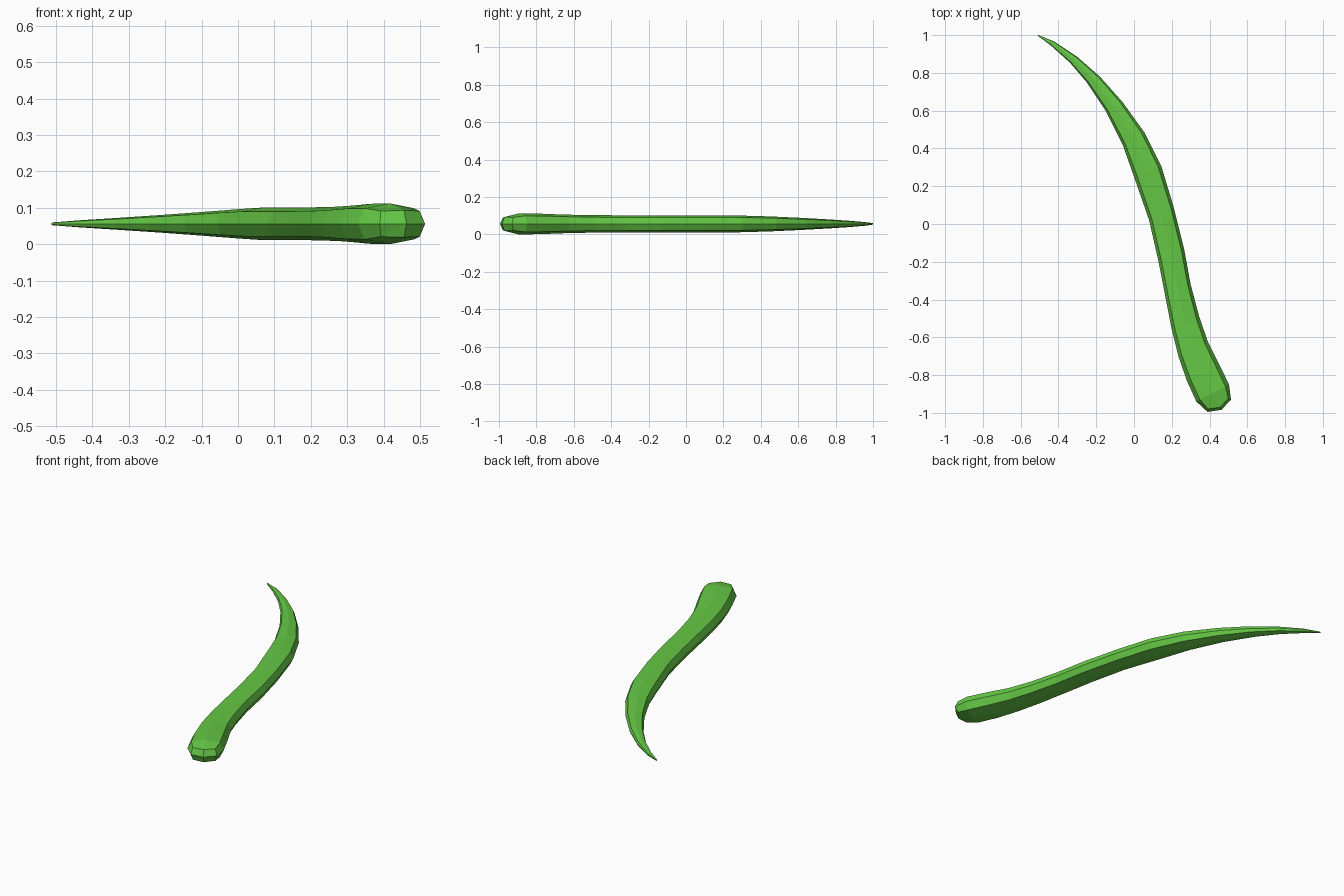
import bpy
from mathutils import Vector

if "Cube" in bpy.data.objects:
    bpy.data.objects.remove(bpy.data.objects["Cube"])

MID = 0.056  # height of the centre line

# Body rings: left edge x, y, right edge x, y, half height
RINGS = [
    (0.33, -0.94, 0.503, -0.85, 0.056),
    (0.28, -0.83, 0.45, -0.74, 0.055),
    (0.235, -0.70, 0.39, -0.62, 0.050),
    (0.20, -0.56, 0.345, -0.49, 0.047),
    (0.165, -0.38, 0.30, -0.32, 0.046),
    (0.13, -0.20, 0.265, -0.13, 0.045),
    (0.08, 0.02, 0.21, 0.09, 0.045),
    (0.00, 0.25, 0.145, 0.305, 0.045),
    (-0.06, 0.42, 0.055, 0.485, 0.040),
    (-0.15, 0.60, -0.06, 0.645, 0.032),
    (-0.25, 0.75, -0.18, 0.78, 0.024),
    (-0.34, 0.855, -0.30, 0.885, 0.017),
    (-0.44, 0.945, -0.42, 0.965, 0.010),
    (-0.512, 0.998, -0.505, 1.0, 0.004),
]
# Eight-sided section: across, up (as fractions of the half sizes)
SECTION = [(1, 0), (0.78, 0.76), (0, 1), (-0.78, 0.76),
           (-1, 0), (-0.78, -0.76), (0, -1), (0.78, -0.76)]

verts, faces = [], []

# Rounded blunt end: tip point and one small ring
a, b = Vector(RINGS[0][:2]), Vector(RINGS[0][2:4])
centre, side = (a + b) / 2, (b - a).normalized()
ahead = Vector((side.y, -side.x))
tip = centre + ahead * 0.10
verts.append((tip.x, tip.y, MID))
for u, v in SECTION:
    reach = 0.076 if v == 0 else (0.085 if u == 0 else 0.063)
    p = centre + side * (0.07 * u if v == 0 else 0.077 * u) + ahead * reach
    verts.append((p.x, p.y, MID + 0.037 * (v if u == 0 else v / 0.76 * 0.95)))

# Tapering body rings
for lx, ly, rx, ry, h in RINGS:
    a, b = Vector((lx, ly)), Vector((rx, ry))
    for u, v in SECTION:
        p = (a + b) / 2 + (b - a) / 2 * u
        verts.append((p.x, p.y, MID + h * v))

# Skin: fan at the tip, quads along the body, flat cap at the tail
n = len(SECTION)
for j in range(n):
    k = (j + 1) % n
    faces.append((0, 1 + j, 1 + k))
    for i in range(len(RINGS)):
        s = 1 + i * n
        faces.append((s + j, s + n + j, s + n + k, s + k))
faces.append([1 + len(RINGS) * n + j for j in range(n)])

mesh = bpy.data.meshes.new("curved_tapered_body")
mesh.from_pydata(verts, [], faces)
body = bpy.data.objects.new("curved_tapered_body", mesh)
bpy.context.collection.objects.link(body)

# Consistent outward normals
import bmesh
bm = bmesh.new()
bm.from_mesh(mesh)
bmesh.ops.recalc_face_normals(bm, faces=bm.faces)
bm.to_mesh(mesh)
bm.free()

# Green skin
green = bpy.data.materials.new("green")
green.diffuse_color = (0.13, 0.58, 0.06, 1)
green.use_nodes = True
green.node_tree.nodes["Principled BSDF"].inputs["Base Color"].default_value = green.diffuse_color
mesh.materials.append(green)
